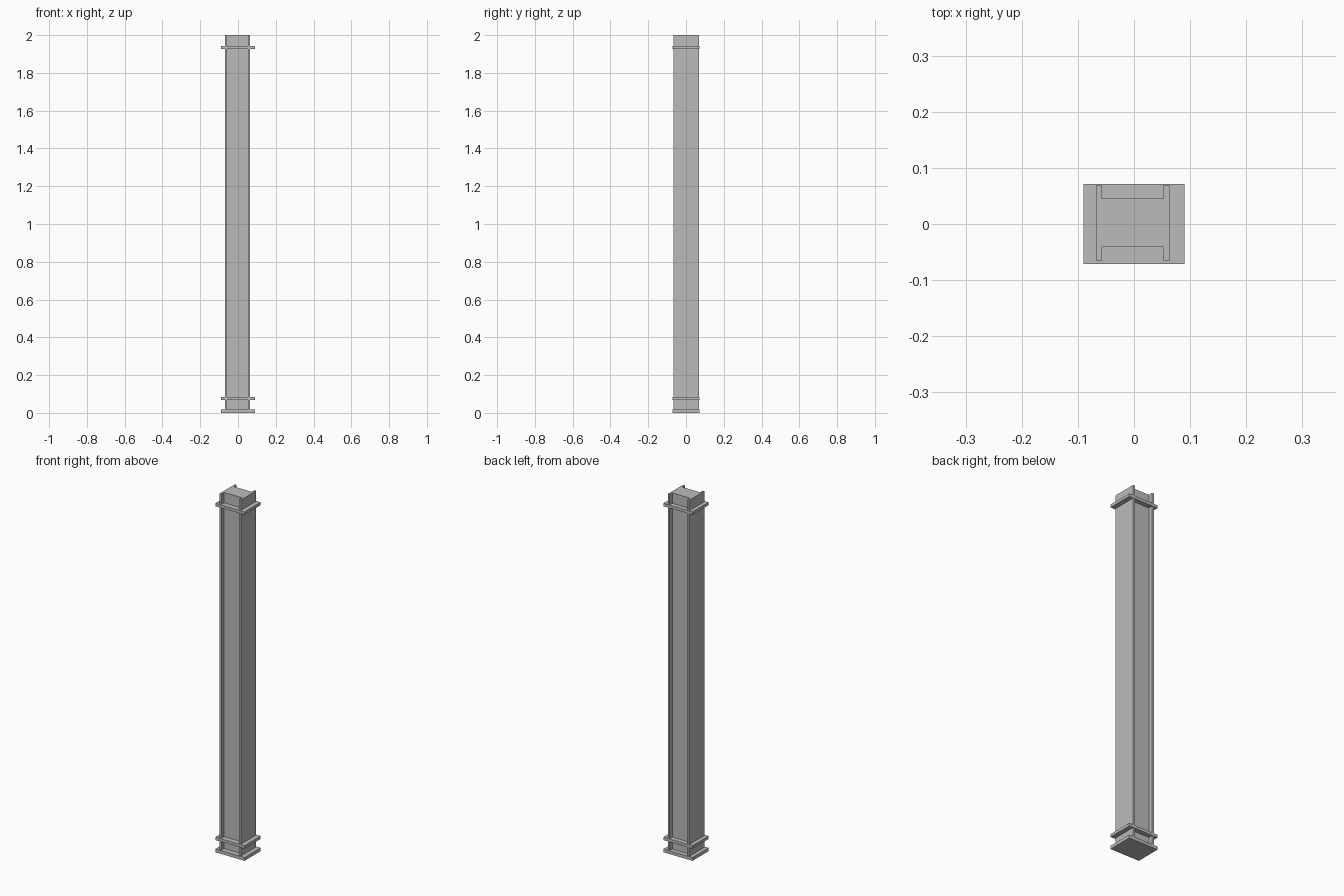
import bpy
import bmesh

cube = bpy.data.objects.get("Cube")
if cube:
    bpy.data.objects.remove(cube, do_unlink=True)

# One plain grey for everything
grey = bpy.data.materials.new("plain_grey")
grey.use_nodes = True
colour = (0.5, 0.5, 0.5, 1.0)
grey.diffuse_color = colour
grey.node_tree.nodes["Principled BSDF"].inputs["Base Color"].default_value = colour


def extrude_profile(name, points, z0, z1):
    """Extrude a counter-clockwise outline from z0 up to z1."""
    bm = bmesh.new()
    face = bm.faces.new([bm.verts.new((x, y, z0)) for x, y in points])
    result = bmesh.ops.extrude_face_region(bm, geom=[face], use_keep_orig=True)
    top = [v for v in result["geom"] if isinstance(v, bmesh.types.BMVert)]
    bmesh.ops.translate(bm, verts=top, vec=(0, 0, z1 - z0))
    bmesh.ops.recalc_face_normals(bm, faces=bm.faces)
    mesh = bpy.data.meshes.new(name)
    bm.to_mesh(mesh)
    bm.free()
    mesh.materials.append(grey)
    obj = bpy.data.objects.new(name, mesh)
    bpy.context.collection.objects.link(obj)
    return obj


# Shaft: thick core between two thin side flanges, slightly off centre
left, right = -0.068, 0.064
front, back = -0.065, 0.069
flange = 0.011
core_front, core_back = -0.041, 0.045
a, b = left + flange, right - flange
outline = [
    (left, front), (a, front), (a, core_front), (b, core_front),
    (b, front), (right, front), (right, back), (b, back),
    (b, core_back), (a, core_back), (a, back), (left, back),
]
extrude_profile("shaft", outline, 0.0, 2.0)

# Collars: flat plates around the shaft
half_x, half_y = 0.09, 0.071
plate = [(-half_x, -half_y), (half_x, -half_y), (half_x, half_y), (-half_x, half_y)]
collars = {
    "base_plate": (0.0, 0.018),
    "lower_collar": (0.068, 0.084),
    "upper_collar": (1.926, 1.942),
}
for name, (z0, z1) in collars.items():
    extrude_profile(name, plate, z0, z1)
